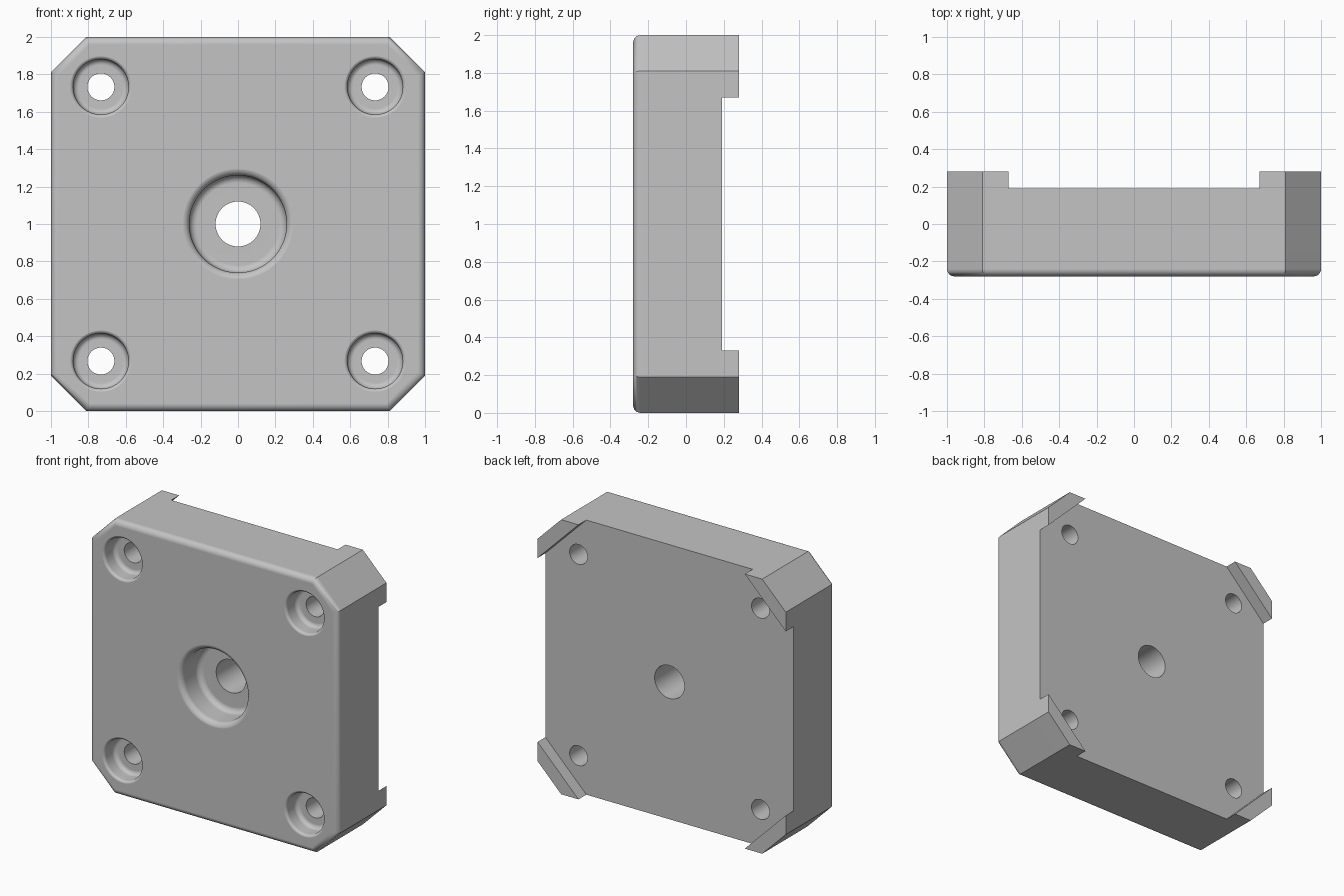
import bpy, bmesh
from math import sin, cos, pi, radians
from mathutils import Matrix

if "Cube" in bpy.data.objects:
    bpy.data.objects.remove(bpy.data.objects["Cube"], do_unlink=True)

FRONT, BACK, FOOT = -0.28, 0.19, 0.28
MID_Z = 1.0

grey = bpy.data.materials.new("light grey")
grey.use_nodes = True
colour = (0.55, 0.55, 0.55, 1)
grey.diffuse_color = colour
grey.node_tree.nodes["Principled BSDF"].inputs["Base Color"].default_value = colour


def finish(bm, name):
    bmesh.ops.recalc_face_normals(bm, faces=bm.faces)
    mesh = bpy.data.meshes.new(name)
    bm.to_mesh(mesh)
    bm.free()
    mesh.materials.append(grey)
    obj = bpy.data.objects.new(name, mesh)
    bpy.context.collection.objects.link(obj)
    return obj


def octagon_prism(name, half, corner, y0, y1, front_round=0):
    """Square block with clipped corners, extruded along y."""
    quarter = [(half, corner), (corner, half)]
    points = []
    for sx, sz in ((1, 1), (-1, 1), (-1, -1), (1, -1)):
        pair = quarter if sx * sz > 0 else quarter[::-1]
        points += [(sx * x, sz * z) for x, z in pair]
    bm = bmesh.new()
    face = bm.faces.new([bm.verts.new((x, y0, MID_Z + z)) for x, z in points])
    new = bmesh.ops.extrude_face_region(bm, geom=[face], use_keep_orig=True)["geom"]
    for v in new:
        if isinstance(v, bmesh.types.BMVert):
            v.co.y = y1
    bmesh.ops.recalc_face_normals(bm, faces=bm.faces)
    if front_round:
        rim = [e for e in bm.edges if all(abs(v.co.y - y0) < 1e-5 for v in e.verts)]
        bmesh.ops.bevel(bm, geom=rim, offset=front_round, segments=6,
                        profile=0.5, affect="EDGES")
    return finish(bm, name)


def hole_cutter(name, x, z, bore, hole, depth, lip, fillet):
    """Lathed counterbore with a rounded lip and a rounded floor."""
    top, floor, steps = FRONT - 0.0005, FRONT + depth, 6
    angles = [pi / 2 * i / steps for i in range(steps + 1)]
    profile = [(0, top - 0.1), (bore + lip, top - 0.1)]
    profile += [(bore + lip - lip * sin(a), top + lip - lip * cos(a)) for a in angles]
    profile += [(bore - fillet + fillet * cos(a), floor - fillet + fillet * sin(a))
                for a in angles]
    profile += [(hole, floor), (hole, FOOT + 0.1), (0, FOOT + 0.1)]
    bm = bmesh.new()
    verts = [bm.verts.new((r, y, 0)) for r, y in profile]
    edges = [bm.edges.new(pair) for pair in zip(verts, verts[1:])]
    bmesh.ops.spin(bm, geom=verts + edges, cent=(0, 0, 0), axis=(0, 1, 0),
                   angle=2 * pi, steps=64)
    bmesh.ops.remove_doubles(bm, verts=bm.verts, dist=1e-4)
    bmesh.ops.transform(bm, matrix=Matrix.Translation((x, 0, z)), verts=bm.verts)
    return finish(bm, name)


# Block with clipped corners and a rounded front rim
body = octagon_prism("mounting_block", 1.0, 0.81, FRONT, FOOT, front_round=0.04)

# Back recess, which leaves a slanted foot at each corner
cutters = [octagon_prism("recess_cutter", 1.1, 0.57, BACK, FOOT + 0.2)]

# Centre hole and four corner screw holes
cutters.append(hole_cutter("centre_hole_cutter", 0, MID_Z, 0.26, 0.12, 0.2, 0.04, 0.04))
for sx in (-1, 1):
    for sz in (-1, 1):
        cutters.append(hole_cutter("screw_hole_cutter", sx * 0.733, MID_Z + sz * 0.733,
                                   0.148, 0.072, 0.12, 0.02, 0.03))

bpy.ops.object.select_all(action="DESELECT")
bpy.context.view_layer.objects.active = body
body.select_set(True)
for cutter in cutters:
    cutter.hide_render = True
    cut = body.modifiers.new("cut", "BOOLEAN")
    cut.operation, cut.solver, cut.object = "DIFFERENCE", "EXACT", cutter
    bpy.ops.object.modifier_apply(modifier=cut.name)
    bpy.data.objects.remove(cutter, do_unlink=True)

# Smooth rounds, crisp flats
bpy.ops.object.shade_smooth_by_angle(angle=radians(30))
weighted = body.modifiers.new("weighted normals", "WEIGHTED_NORMAL")
weighted.keep_sharp = True
